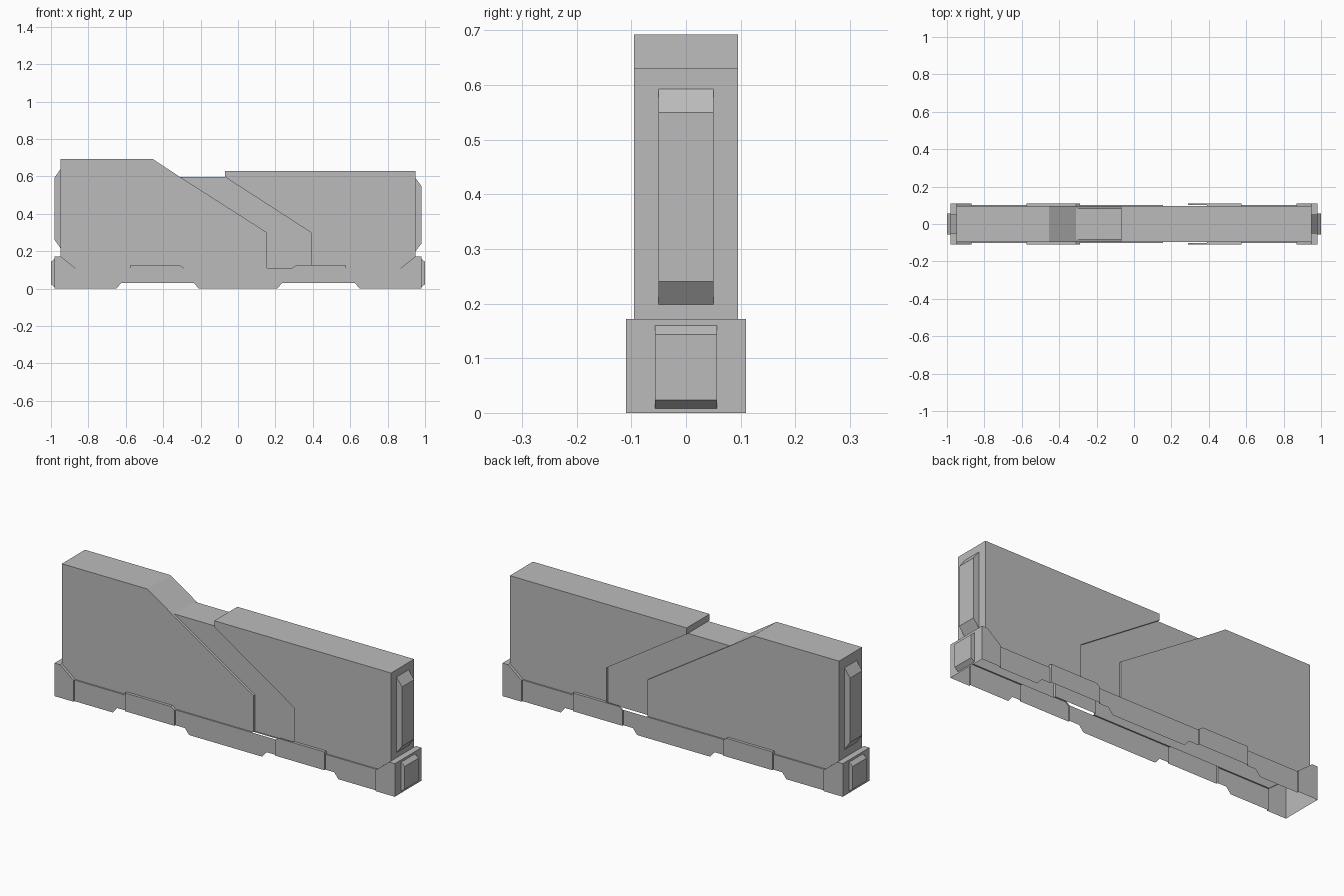
import bpy, bmesh

if "Cube" in bpy.data.objects:
    bpy.data.objects.remove(bpy.data.objects["Cube"])

concrete = bpy.data.materials.new("concrete grey")
concrete.diffuse_color = (0.5, 0.5, 0.5, 1)
concrete.use_nodes = True
concrete.node_tree.nodes["Principled BSDF"].inputs["Base Color"].default_value = concrete.diffuse_color

WALL, INSET, THIN, THICK = 0.095, 0.083, 0.102, 0.11   # half widths


def make(name, faces):
    """Build a welded flat-shaded mesh from small polygons."""
    bm = bmesh.new()
    for pts in faces:
        bm.faces.new([bm.verts.new(p) for p in pts])
    bmesh.ops.remove_doubles(bm, verts=bm.verts, dist=1e-5)
    bmesh.ops.recalc_face_normals(bm, faces=bm.faces)
    me = bpy.data.meshes.new(name)
    bm.to_mesh(me)
    bm.free()
    me.materials.append(concrete)
    ob = bpy.data.objects.new(name, me)
    bpy.context.collection.objects.link(ob)
    return ob


def shell(name, outline, y):
    """Two side sheets; each edge is bridged fully, stepped inward or left open."""
    faces = []
    for s in (1, -1):
        faces.append([(x, s * y, z) for x, z, _ in outline])
    for i, (x0, z0, kind) in enumerate(outline):
        x1, z1, _ = outline[(i + 1) % len(outline)]
        if kind == "full":
            faces.append([(x0, y, z0), (x1, y, z1), (x1, -y, z1), (x0, -y, z0)])
        elif kind == "step":
            for s in (1, -1):
                faces.append([(x0, s * y, z0), (x1, s * y, z1),
                              (x1, s * INSET, z1), (x0, s * INSET, z0)])
    return make(name, faces)


# Left tall wall, right lower wall and the recessed diagonal band between them
shell("left_wall", [(-0.948, 0.172, "open"), (-0.87, 0.11, "open"), (0.155, 0.11, "step"),
                    (0.155, 0.30, "step"), (-0.31, 0.597, "full"), (-0.455, 0.692, "full"),
                    (-0.948, 0.692, "full")], WALL)
shell("right_wall", [(0.948, 0.172, "full"), (0.948, 0.63, "full"), (-0.07, 0.63, "full"),
                     (-0.07, 0.597, "step"), (0.39, 0.30, "step"), (0.39, 0.11, "open"),
                     (0.87, 0.11, "open")], WALL)
shell("middle_band", [(-0.31, 0.597, "open"), (0.155, 0.30, "open"), (0.155, 0.11, "open"),
                      (0.39, 0.11, "open"), (0.39, 0.30, "open"), (-0.07, 0.597, "full")], INSET)

# Base skirt, open underneath: stations of (x, top, bottom), mirrored in x and y
stations = [(0, .11, 0), (.155, .11, 0), (.21, .11, 0), (.235, .11, .03), (.29, .11, .03),
            (.31, .125, .03), (.39, .125, .03), (.575, .125, .03), (.575, .11, .03),
            (.625, .11, .03), (.65, .11, 0), (.87, .11, 0), (.948, .172, 0), (.98, .172, 0)]
faces = []
for sx in (1, -1):
    for sy in (1, -1):
        for (x0, t0, b0), (x1, t1, b1) in zip(stations, stations[1:]):
            mid = (x0 + x1) / 2
            thick = 0.29 < mid < 0.57 or mid > 0.87
            y = sy * (THICK if thick else THIN)
            if x1 > x0:
                faces.append([(sx * x0, y, b0), (sx * x1, y, b1),
                              (sx * x1, y, t1), (sx * x0, y, t0)])
            # Ledge up to the wall, missing beside the recessed band
            if not 0.155 < sx * mid < 0.39:
                faces.append([(sx * x0, y, t0), (sx * x1, y, t1),
                              (sx * x1, sy * WALL, t1), (sx * x0, sy * WALL, t0)])
            elif thick:
                faces.append([(sx * x0, y, t0), (sx * x1, y, t1),
                              (sx * x1, sy * THIN, t1), (sx * x0, sy * THIN, t0)])
        # Shoulders where the skirt thickens
        for x, top, bot in ((.29, .11, .03), (.575, .125, .03), (.87, .11, 0)):
            faces.append([(sx * x, sy * THIN, bot), (sx * x, sy * THICK, bot),
                          (sx * x, sy * THICK, top), (sx * x, sy * THIN, top)])
    # End cap and its top shelf
    e = sx * 0.98
    faces.append([(e, -THICK, 0), (e, THICK, 0), (e, THICK, .172), (e, WALL, .172),
                  (e, -WALL, .172), (e, -THICK, .172)])
    faces.append([(e, -WALL, .172), (e, WALL, .172),
                  (sx * .948, WALL, .172), (sx * .948, -WALL, .172)])
make("base_skirt", faces)


def end_pad(name, x0, x1, zs, y):
    """Raised pad with sloped top and bottom on an end face."""
    shell(name, [(x0, zs[0], "full"), (x1, zs[1], "full"), (x1, zs[2], "full"),
                 (x0, zs[3], "open")], y)


end_pad("right_wall_pad", 0.948, 0.98, (0.198, 0.24, 0.549, 0.592), 0.05)
end_pad("left_wall_pad", -0.948, -0.98, (0.215, 0.26, 0.595, 0.64), 0.05)
for side, s in (("right", 1), ("left", -1)):
    end_pad(side + "_base_pad", s * 0.98, s * 1.0, (0.008, 0.024, 0.143, 0.16), 0.057)
